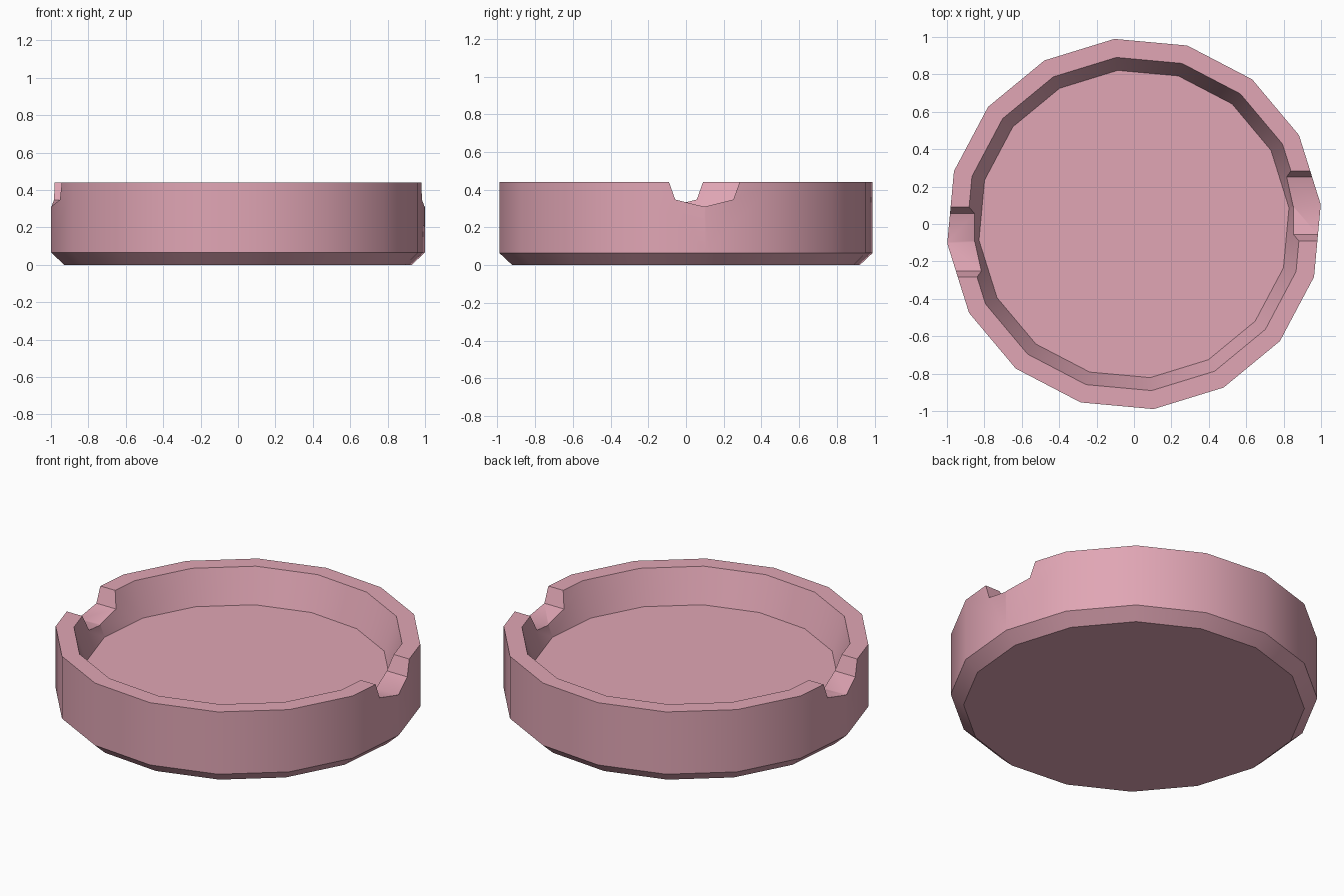
import bpy, bmesh, math

if "Cube" in bpy.data.objects:
    bpy.data.objects.remove(bpy.data.objects["Cube"])

SIDES = 16
PHASE = math.radians(6.0)


def make_object(name, bm):
    bmesh.ops.recalc_face_normals(bm, faces=bm.faces)
    mesh = bpy.data.meshes.new(name)
    bm.to_mesh(mesh)
    bm.free()
    obj = bpy.data.objects.new(name, mesh)
    bpy.context.collection.objects.link(obj)
    return obj


# Dish body: (radius, height) rings from the base, over the rim, to the inner floor
profile = [(0.93, 0.0), (1.0, 0.065), (1.0, 0.44), (0.90, 0.44), (0.83, 0.24)]
bm = bmesh.new()
rings = []
for r, z in profile:
    rings.append([bm.verts.new((1.004 * r * math.cos(PHASE + i * math.tau / SIDES),
                                0.995 * r * math.sin(PHASE + i * math.tau / SIDES), z))
                  for i in range(SIDES)])
for a, b in zip(rings, rings[1:]):
    for i in range(SIDES):
        j = (i + 1) % SIDES
        bm.faces.new((a[i], a[j], b[j], b[i]))
bm.faces.new(rings[0][::-1])
bm.faces.new(rings[-1])
dish = make_object("dish", bm)

# Rim notches: the same rounded trough cut on opposite sides
notch = [(-0.187, 0.44), (-0.154, 0.348), (0.0, 0.31), (0.154, 0.348),
         (0.187, 0.44), (0.187, 0.6), (-0.187, 0.6)]
cutters = []
for side in (1, -1):
    bm = bmesh.new()
    ends = [[bm.verts.new((side * x, side * (0.097 + y), z)) for y, z in notch]
            for x in (0.6, 1.2)]
    n = len(notch)
    for i in range(n):
        j = (i + 1) % n
        bm.faces.new((ends[0][i], ends[0][j], ends[1][j], ends[1][i]))
    bm.faces.new(ends[0])
    bm.faces.new(ends[1])
    cutter = make_object("notch_cutter", bm)
    cutter.hide_render = True
    cutters.append(cutter)
    mod = dish.modifiers.new("notch", 'BOOLEAN')
    mod.operation = 'DIFFERENCE'
    mod.solver = 'EXACT'
    mod.object = cutter

bpy.context.view_layer.objects.active = dish
dish.select_set(True)
for mod in list(dish.modifiers):
    bpy.ops.object.modifier_apply(modifier=mod.name)
for cutter in cutters:
    bpy.data.objects.remove(cutter, do_unlink=True)

# Smooth walls with crisp rim, chamfer and notch edges
bpy.ops.object.shade_smooth_by_angle(angle=math.radians(30))

mat = bpy.data.materials.new("pink_glaze")
mat.diffuse_color = (0.75, 0.38, 0.46, 1.0)
mat.use_nodes = True
mat.node_tree.nodes["Principled BSDF"].inputs["Base Color"].default_value = mat.diffuse_color
dish.data.materials.append(mat)
